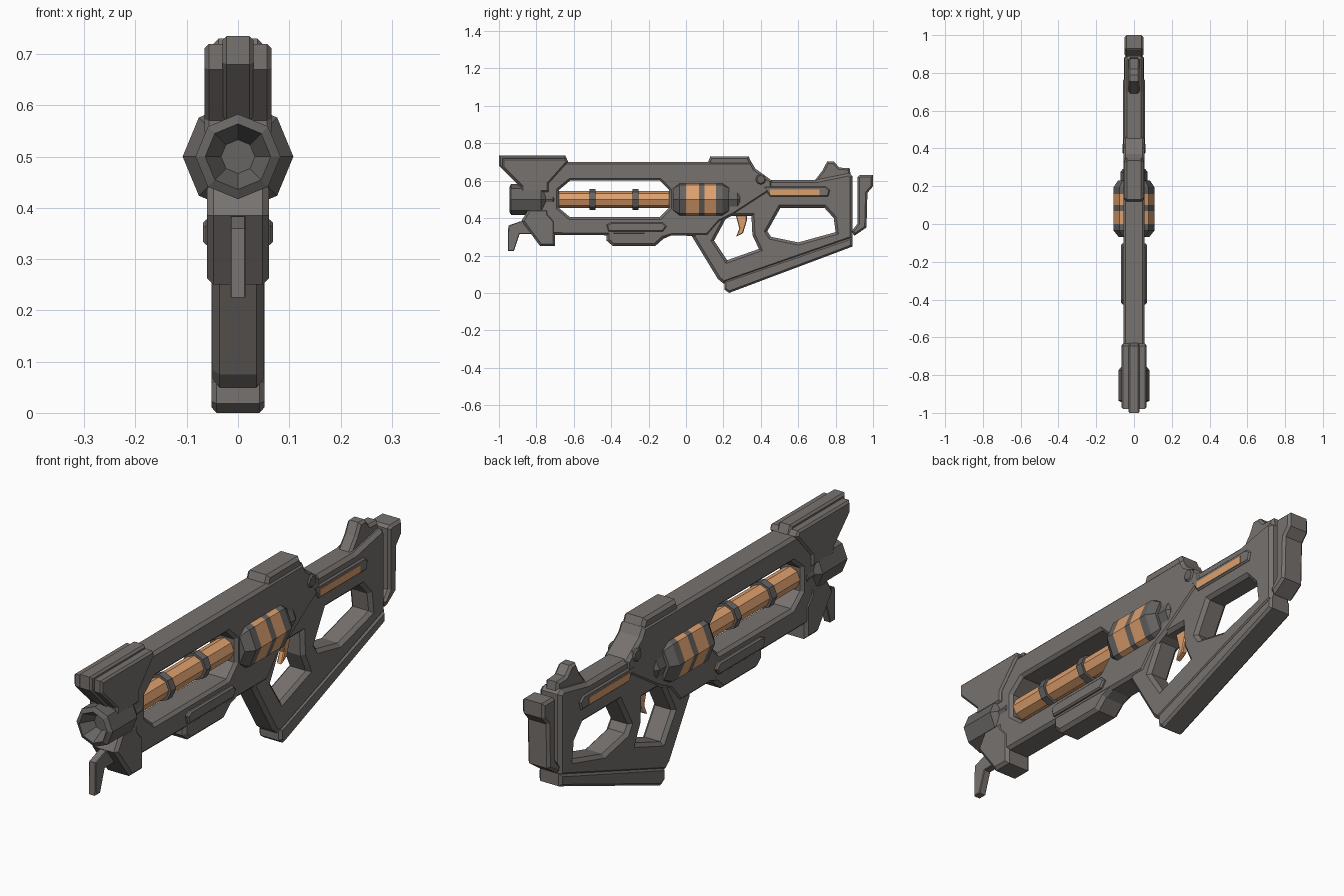
import bpy, bmesh, math
from mathutils import Vector

if "Cube" in bpy.data.objects:
    bpy.data.objects.remove(bpy.data.objects["Cube"])


def material(name, rgb):
    m = bpy.data.materials.new(name)
    m.diffuse_color = (*rgb, 1)
    m.use_nodes = True
    m.node_tree.nodes["Principled BSDF"].inputs["Base Color"].default_value = m.diffuse_color
    return m


GRAY = material("warm_gray", (0.185, 0.168, 0.158))
DARK = material("dark_gray", (0.135, 0.128, 0.123))
ORANGE = material("orange", (0.72, 0.35, 0.155))


def finish(name, bm, mats):
    bmesh.ops.recalc_face_normals(bm, faces=bm.faces[:])
    mesh = bpy.data.meshes.new(name)
    bm.to_mesh(mesh)
    bm.free()
    for m in mats:
        mesh.materials.append(m)
    obj = bpy.data.objects.new(name, mesh)
    bpy.context.collection.objects.link(obj)
    return obj


def inset(loop, d):
    """Mitred offset of a counter-clockwise loop towards its left side."""
    out = []
    for i, p in enumerate(loop):
        a = (p - loop[i - 1]).normalized()
        b = (loop[(i + 1) % len(loop)] - p).normalized()
        na, nb = Vector((-a.y, a.x)), Vector((-b.y, b.x))
        out.append(p + (na + nb) * d / max(1 + na.dot(nb), 0.4))
    return out


def plate(name, outline, half, bevel=0.01, holes=(), mat=GRAY):
    """Chamfered slab cut from a side profile of (y, z) points, symmetric in x."""
    bm = bmesh.new()
    caps = ([], [])
    for k, pts in enumerate([outline, *holes]):
        loop = [Vector(p) for p in pts]
        area = sum(loop[i - 1].cross(p) for i, p in enumerate(loop))
        if (area > 0) == (k > 0):      # outline runs ccw, holes run cw
            loop.reverse()
        small = inset(loop, bevel) if bevel else loop
        layers = [(-half, small), (-half + bevel, loop), (half - bevel, loop), (half, small)]
        if not bevel:
            layers = [layers[0], layers[3]]
        rings = [[bm.verts.new((x, p.x, p.y)) for p in l] for x, l in layers]
        n = len(loop)
        for r, s in zip(rings, rings[1:]):
            for i in range(n):
                bm.faces.new((r[i - 1], r[i], s[i], s[i - 1]))
        for cap, ring in zip(caps, (rings[0], rings[-1])):
            cap += [bm.edges.get((ring[i - 1], ring[i])) for i in range(n)]
    for cap in caps:
        bmesh.ops.triangle_fill(bm, edges=cap, use_beauty=True)
    return finish(name, bm, [mat])


def lathe(name, profile, mat, stripes=(), n=8, z=0.5):
    """Eight-sided turned part along y from (y, radius) points."""
    bm = bmesh.new()
    rings = []
    for y, r in profile:
        if r == 0:
            rings.append([bm.verts.new((0, y, z))] * n)
        else:
            rings.append([bm.verts.new((r * math.cos(i * math.tau / n), y,
                                        z + r * math.sin(i * math.tau / n))) for i in range(n)])
    for r, s in zip(rings, rings[1:]):
        for i in range(n):
            f = bm.faces.new(dict.fromkeys((r[i - 1], r[i], s[i], s[i - 1])))
            y = f.calc_center_median().y
            f.material_index = int(any(a < y < b for a, b in stripes))
    return finish(name, bm, [mat, ORANGE])


# Receiver with the barrel window
plate("receiver",
      [(-.76, .70), (.35, .70), (.37, .665), (.46, .60), (.46, .55), (.26, .42), (.18, .38),
       (.115, .305), (-.71, .31), (-.84, .43), (-.84, .57)], .056, .012,
      [[(-.68, .55), (-.62, .60), (-.14, .60), (-.09, .55),
        (-.09, .455), (-.14, .405), (-.62, .405), (-.68, .455)]])
plate("receiver_top_block", [(.11, .68), (.13, .73), (.335, .73), (.365, .665), (.33, .64)], .05, .012)

# Stock with trigger and thumb openings
plate("stock",
      [(.26, .605), (.70, .605), (.87, .64), (.89, .625), (.89, .29), (.20, .05), (.17, .075),
       (.03, .305), (.08, .36), (.18, .42), (.26, .47)], .05, .014,
      [[(.22, .41), (.35, .41), (.355, .31), (.39, .235), (.22, .175), (.15, .28)],
       [(.505, .455), (.74, .455), (.79, .40), (.80, .325), (.60, .27), (.455, .30), (.435, .33)]])
plate("stock_skid", [(.205, .065), (.205, .018), (.23, 0), (.89, .248), (.89, .30)], .052, .01)
plate("butt_plate", [(.917, .62), (.93, .63), (1, .63), (1, .57), (.97, .535), (.965, .35),
                     (.90, .305), (.885, .33), (.917, .37)], .05, .01)
plate("rear_sight", [(.68, .59), (.73, .655), (.755, .703), (.79, .703), (.82, .67),
                     (.875, .667), (.885, .60)], .03, .01)
plate("stock_side_panel", [(.41, .57), (.745, .57), (.77, .55), (.76, .515), (.45, .515)], .057, .006)
plate("stock_light_strip", [(.45, .553), (.715, .553), (.715, .522), (.45, .522)], .059, 0, mat=ORANGE)
plate("side_bolt", [(.40 + .028 * math.cos(i * math.tau / 8), .607 + .028 * math.sin(i * math.tau / 8))
                    for i in range(8)], .062, .006, mat=DARK)
plate("trigger", [(.262, .43), (.325, .43), (.325, .385), (.305, .32), (.268, .30), (.285, .345)],
      .012, .004, mat=ORANGE)

# Front frame around the muzzle
plate("front_upper_frame", [(-.98, .72), (-.645, .72), (-.632, .70), (-.735, .585), (-.735, .54),
                            (-.88, .54), (-.88, .57), (-.98, .67)], .065, .008)
plate("front_top_ridge", [(-1, .735), (-.645, .735), (-.63, .70), (-.78, .57), (-.89, .57), (-1, .68)],
      .03, .008)
plate("front_lower_frame", [(-.84, .45), (-.735, .45), (-.735, .425), (-.70, .385), (-.70, .25),
                            (-.78, .25), (-.88, .385)], .06, .012)
plate("front_hook", [(-.95, .36), (-.885, .383), (-.82, .383), (-.82, .315), (-.89, .315),
                     (-.92, .225), (-.953, .225)], .016, .003)

# Fore grip under the window
plate("fore_grip", [(-.425, .34), (.0, .34), (-.12, .29), (-.165, .25), (-.39, .25), (-.425, .28)],
      .055, .014)
plate("fore_grip_rail", [(-.425, .365), (-.40, .377), (-.125, .377), (-.103, .355), (-.125, .328),
                         (-.415, .328)], .068, .006)

# Barrel, rings, muzzle and chamber
lathe("barrel", [(-.72, 0), (-.72, .045), (-.05, .045), (-.05, 0)], ORANGE)
for i, y in enumerate((-.50, -.27)):
    lathe(f"barrel_ring_{i + 1}", [(y - .016, .04), (y - .016, .056), (y + .016, .056), (y + .016, .04)], DARK)
lathe("muzzle", [(-.89, 0), (-.89, .033), (-.945, .064), (-.935, .083), (-.775, .083), (-.75, .062),
                 (-.71, .062), (-.70, .052), (-.70, 0)], DARK)
lathe("chamber", [(-.07, 0), (-.07, .08), (-.035, .108), (0, .108), (.07, .108), (.10, .108),
                  (.16, .108), (.195, .108), (.23, .085), (.23, .072), (.275, .072), (.29, .06), (.29, 0)],
      DARK, stripes=[(0, .07), (.10, .16)])
